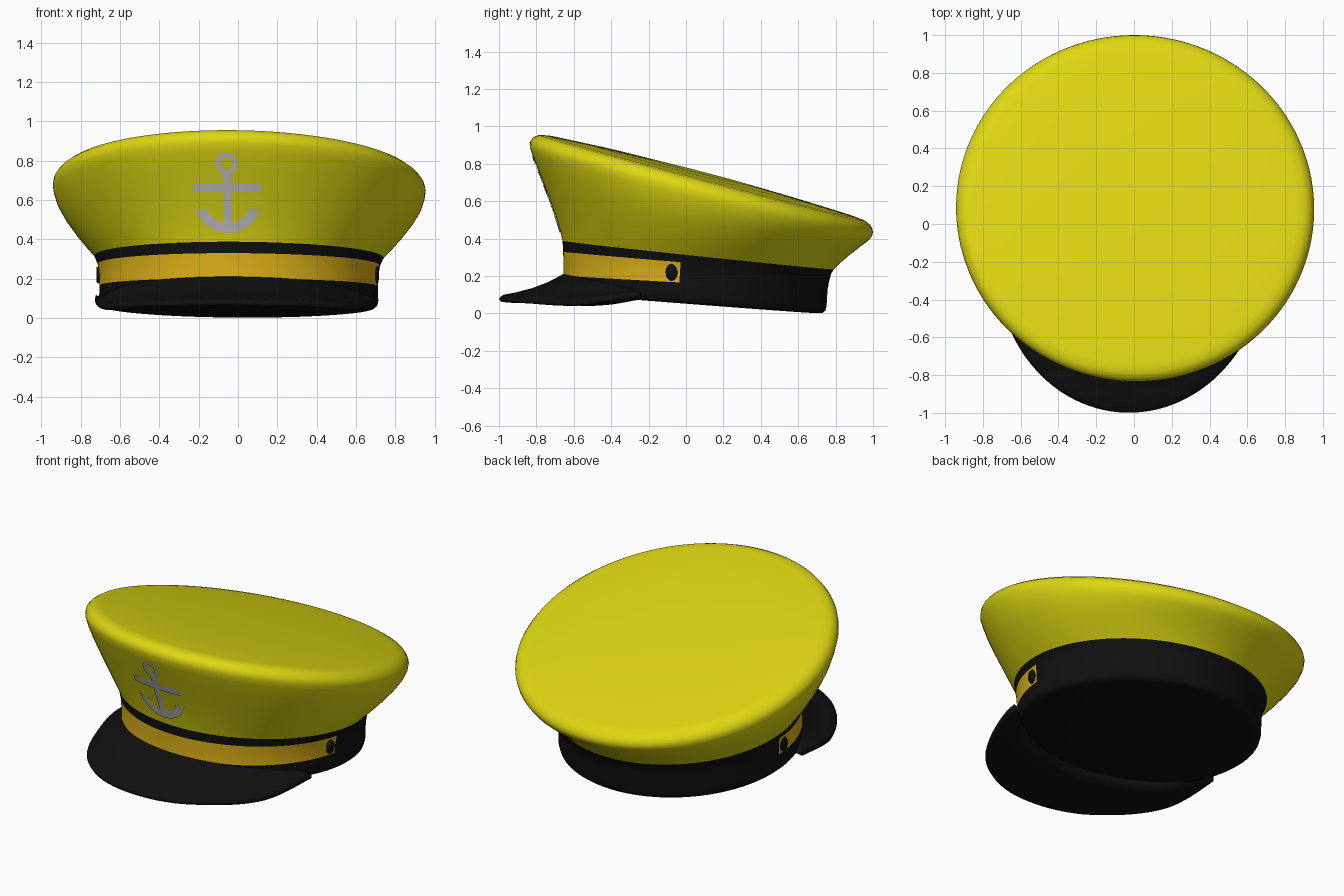
import bpy, bmesh, math
from mathutils import Matrix, Vector
from mathutils.bvhtree import BVHTree

if "Cube" in bpy.data.objects:
    bpy.data.objects.remove(bpy.data.objects["Cube"])

SEG = 128
TURN = Matrix.Rotation(math.radians(-4.2), 4, 'Z')   # whole cap sits slightly turned


def material(name, r, g, b):
    m = bpy.data.materials.new(name)
    m.diffuse_color = (r, g, b, 1)
    m.use_nodes = True
    m.node_tree.nodes["Principled BSDF"].inputs["Base Color"].default_value = m.diffuse_color
    return m


YELLOW = material("yellow_cloth", 0.73, 0.68, 0.006)
BLACK = material("black", 0.005, 0.005, 0.005)
GOLD = material("gold_braid", 0.72, 0.44, 0.009)
SILVER = material("silver_grey", 0.56, 0.55, 0.57)


def finish(name, bm, mats, recalc=True):
    if recalc:
        bmesh.ops.recalc_face_normals(bm, faces=bm.faces[:])
    bm.transform(TURN)
    me = bpy.data.meshes.new(name)
    bm.to_mesh(me)
    bm.free()
    for m in mats:
        me.materials.append(m)
    me.polygons.foreach_set("use_smooth", [True] * len(me.polygons))
    ob = bpy.data.objects.new(name, me)
    bpy.context.collection.objects.link(ob)
    return ob


def ring(bm, yf, zf, yb, zb, rx):
    """Tilted oval through a front point and a back point."""
    out = []
    for i in range(SEG):
        a = 2 * math.pi * i / SEG
        t = (1 - math.cos(a)) / 2
        out.append(bm.verts.new((rx * math.sin(a), yf + (yb - yf) * t, zf + (zb - zf) * t)))
    return out


def skin(bm, rows, closed=True):
    faces = []
    for a, b in zip(rows, rows[1:]):
        n = len(a)
        faces.append([bm.faces.new((a[i], a[(i + 1) % n], b[(i + 1) % n], b[i]))
                      for i in range(n if closed else n - 1)])
    return faces


# Cloth crown: front y, front z, back y, back z, half width
CROWN = [(-.66, .388, .79, .235, .735), (-.672, .44, .825, .27, .775),
         (-.70, .53, .875, .312, .83), (-.74, .64, .93, .355, .885),
         (-.785, .755, .97, .385, .925), (-.82, .845, .993, .41, .943),
         (-.835, .89, 1.0, .432, .948), (-.833, .92, .997, .45, .943),
         (-.815, .943, .985, .473, .925), (-.785, .955, .955, .495, .90),
         (-.74, .951, .91, .513, .855), (-.5, .90, .67, .588, .61), (-.2, .827, .37, .678, .3)]
bm = bmesh.new()
rows = [ring(bm, *p) for p in CROWN]
skin(bm, rows)
bm.faces.new(rows[-1])
bmesh.ops.recalc_face_normals(bm, faces=bm.faces[:])
tree = BVHTree.FromBMesh(bm)
finish("crown", bm, [YELLOW])

# Head band with the gold braid on its front half
BAND = [(-.35, .085, .45, .02, .40), (-.60, .102, .69, .002, .655), (-.64, .108, .73, .003, .69),
        (-.655, .122, .745, .014, .705), (-.658, .145, .752, .04, .71),
        (-.655, .202, .757, .125, .708), (-.655, .265, .765, .17, .71),
        (-.657, .33, .776, .212, .718), (-.66, .388, .79, .235, .735)]
bm = bmesh.new()
rows = [ring(bm, *p) for p in BAND]
strips = skin(bm, rows)
bm.faces.new(rows[0])
for s in (5, 6):
    for f in strips[s]:
        if f.calc_center_median().y < 0.03:
            f.material_index = 1
finish("head_band", bm, [BLACK, GOLD])


# Peak: closed section swept around the front
def lerp_table(tab, x):
    for (x0, v0), (x1, v1) in zip(tab, tab[1:]):
        if x <= x1:
            t = (x - x0) / (x1 - x0)
            t = t * t * (3 - 2 * t)
            return v0 + (v1 - v0) * t
    return tab[-1][1]


UNDER = [(0, .062), (30, .055), (62, .04), (90, .08)]
bm = bmesh.new()
rows = []
for i in range(65):
    d = -90 + 180 * i / 64
    p = math.radians(d)
    s, c = math.sin(p), math.cos(p)
    outer = Vector((.712 * s, -.2 - .8 * c, 0))
    a = math.radians(d * 0.78)
    inner = Vector((.70 * math.sin(a), .05 - .70 * math.cos(a), 0))
    zb = lerp_table(UNDER, abs(d))
    zi = .105 + .105 * c ** 0.6 if c > 1e-6 else .105
    zo = zb + .03
    row = []
    for t, z in ((-.12, zi + .01), (0.02, zi), (.25, zo + (zi - zo) * .64), (.5, zo + (zi - zo) * .36),
                 (.75, zo + (zi - zo) * .17), (.93, zo + .008), (.985, zb + .026), (1, zb + .014),
                 (.975, zb + .002), (.9, zb), (.5, zb + .004), (0, zb + .015), (-.3, zb + .035)):
        v = inner.lerp(outer, t)
        row.append(bm.verts.new((v.x, v.y, z)))
    rows.append(row)
skin(bm, rows)
for r in (rows[0], rows[-1]):
    bm.faces.new(r)
finish("peak", bm, [BLACK])

# Side buttons holding the braid
for side, name in ((1, "right_button"), (-1, "left_button")):
    bm = bmesh.new()
    bmesh.ops.create_cone(bm, cap_ends=True, segments=24, radius1=1, radius2=.85, depth=1,
                          matrix=Matrix.Translation((side * .712, -.025, .22))
                          @ Matrix.Rotation(side * math.pi / 2, 4, 'Y')
                          @ Matrix.Diagonal((.046, .032, .012, 1)))
    finish(name, bm, [BLACK])

# Anchor badge: thin strips laid onto the crown front
bm = bmesh.new()


def on_crown(x, z):
    hit = tree.ray_cast(Vector((x, -2, z)), Vector((0, 1, 0)))[0]
    return bm.verts.new((x, hit.y - .006, z))


def strip(pairs):
    skin(bm, [[on_crown(*[a[k] + (b[k] - a[k]) * j / 3 for k in (0, 1)]) for j in range(4)]
              for a, b in pairs], closed=False)


def arc(cz, r0, r1, a0, a1, n):
    out = []
    for i in range(n + 1):
        a = math.radians(a0 + (a1 - a0) * i / n)
        out.append(((r0 * math.cos(a), cz + r0 * math.sin(a)),
                    (r1 * math.cos(a), cz + r1 * math.sin(a))))
    return out


strip(arc(.785, .03, .056, 0, 360, 32))                                   # ring
strip([((-.021, .735 - .02 * i), (.021, .735 - .02 * i)) for i in range(15)])   # shank
strip([((-.172 + .0172 * i, .64), (-.172 + .0172 * i, .683)) for i in range(21)])  # stock
hook = arc(.605, .122, .172, 202, 338, 32)                                # arms
strip([((-.13, .535), (-.18, .562))] + hook + [((.13, .535), (.18, .562))])
bmesh.ops.recalc_face_normals(bm, faces=bm.faces[:])
for f in bm.faces:
    f.normal_update()
    if f.normal.y > 0:
        f.normal_flip()
finish("anchor_badge", bm, [SILVER], recalc=False)
